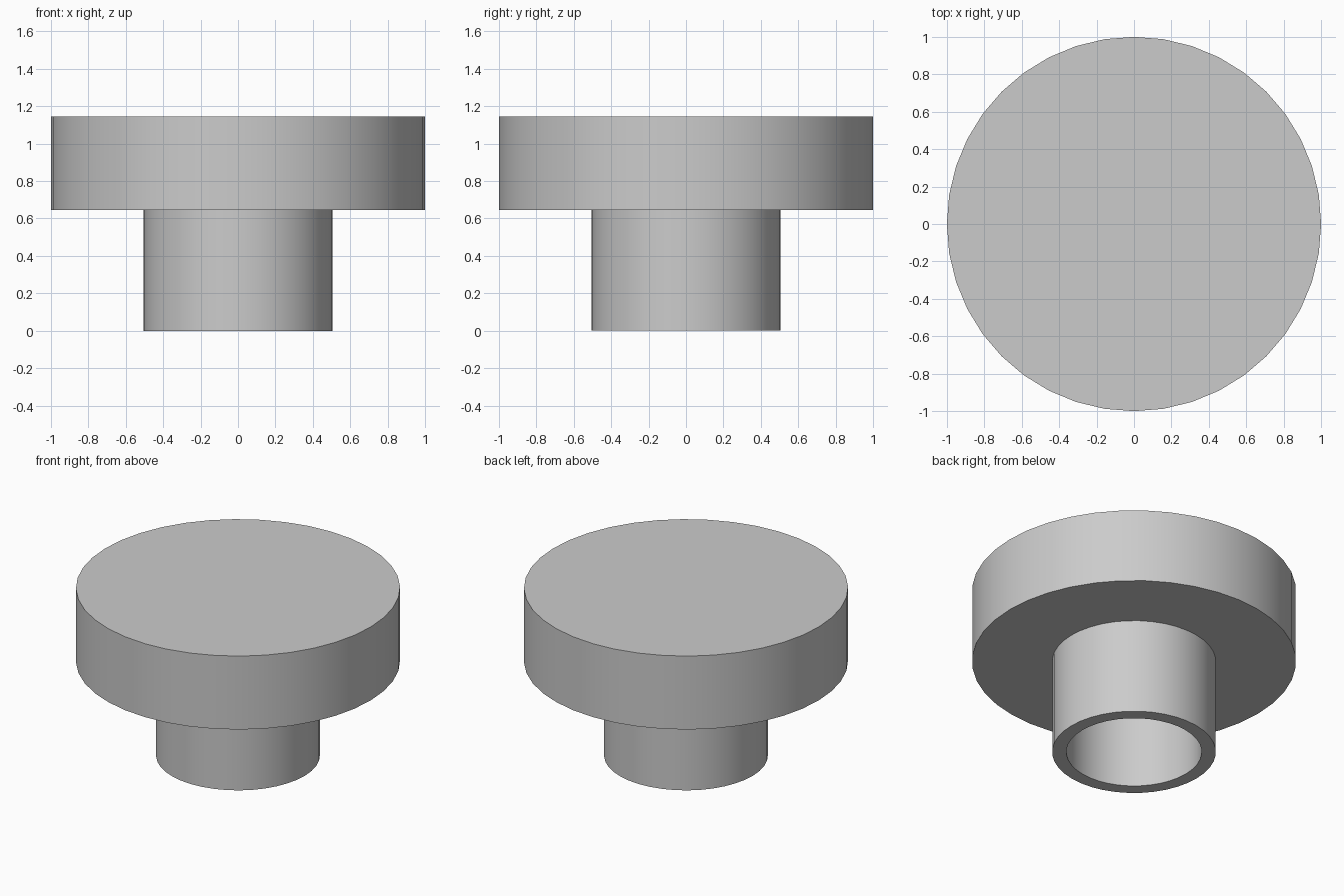
import bpy
import bmesh
from math import cos, sin, tau, radians

SIDES = 40
CAP_RADIUS, CAP_BOTTOM, CAP_TOP = 1.0, 0.645, 1.145
STEM_OUTER, STEM_INNER = 0.505, 0.418

cube = bpy.data.objects.get("Cube")
if cube:
    bpy.data.objects.remove(cube, do_unlink=True)

grey = bpy.data.materials.new("light_grey")
grey.use_nodes = True
colour = (0.6, 0.6, 0.6, 1)
grey.diffuse_color = colour
grey.node_tree.nodes["Principled BSDF"].inputs["Base Color"].default_value = colour


def turned_part(name, profile, capped=False):
    """Turn a (radius, height) profile around z, optionally closing both ends."""
    bm = bmesh.new()
    angles = [tau * i / SIDES for i in range(SIDES)]
    rings = [[bm.verts.new((r * cos(a), r * sin(a), z)) for a in angles]
             for r, z in profile]
    for low, high in zip(rings, rings[1:]):
        for i in range(SIDES):
            j = (i + 1) % SIDES
            bm.faces.new((low[i], low[j], high[j], high[i]))
    if capped:
        bm.faces.new(rings[0][::-1])
        bm.faces.new(rings[-1])
    mesh = bpy.data.meshes.new(name)
    bm.to_mesh(mesh)
    bm.free()
    mesh.materials.append(grey)
    part = bpy.data.objects.new(name, mesh)
    bpy.context.collection.objects.link(part)
    bpy.ops.object.select_all(action="DESELECT")
    part.select_set(True)
    bpy.context.view_layer.objects.active = part
    bpy.ops.object.shade_smooth_by_angle(angle=radians(30))
    return part


# Wide solid disc on top
turned_part("cap", [(CAP_RADIUS, CAP_BOTTOM), (CAP_RADIUS, CAP_TOP)], capped=True)

# Hollow stem: bore wall, bottom rim, outer wall
turned_part("stem", [(STEM_INNER, CAP_BOTTOM), (STEM_INNER, 0),
                     (STEM_OUTER, 0), (STEM_OUTER, CAP_BOTTOM)])
